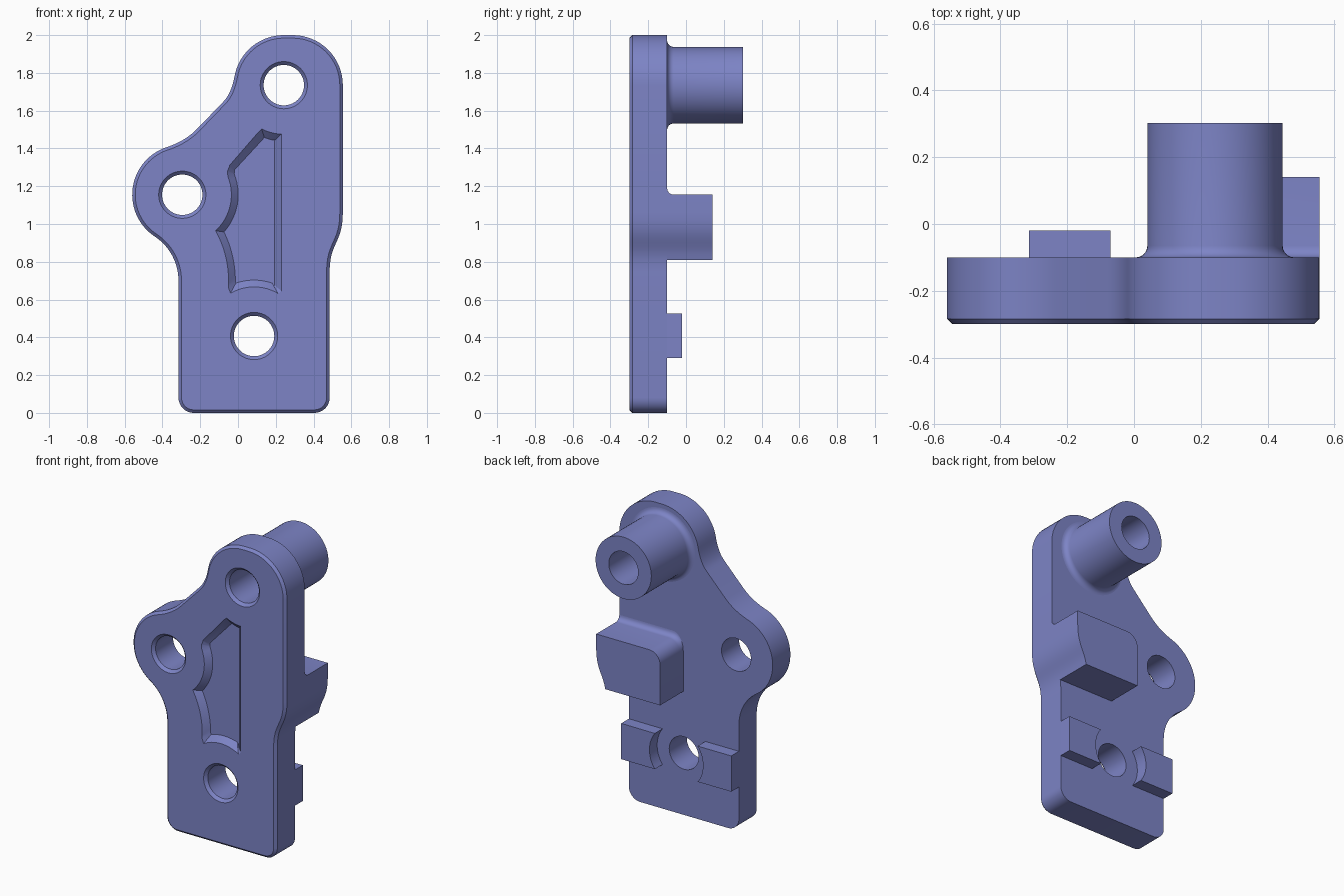
import bpy, bmesh, math
from mathutils import Vector
from mathutils.geometry import intersect_sphere_sphere_2d

if "Cube" in bpy.data.objects:
    bpy.data.objects.remove(bpy.data.objects["Cube"])

mat = bpy.data.materials.new("periwinkle blue")
mat.diffuse_color = (0.205, 0.231, 0.565, 1)
mat.use_nodes = True
mat.node_tree.nodes["Principled BSDF"].inputs["Base Color"].default_value = mat.diffuse_color

FRONT, BACK = -0.30, -0.10
BOSS, LUG, LOW = (0.2425, 1.735), (-0.295, 1.155), (0.085, 0.407)
NECK = (-0.595, 0.70)          # centre of the concave curve below the lug
BORE = 0.107


def arc(c, r, a0, a1, n=16):
    return [(c[0] + r * math.cos(math.radians(a0 + (a1 - a0) * i / n)),
             c[1] + r * math.sin(math.radians(a0 + (a1 - a0) * i / n))) for i in range(n + 1)]


def bezier(a, b, c, d, n=12):
    a, b, c, d = map(Vector, (a, b, c, d))
    pts = []
    for i in range(n + 1):
        t = i / n
        u = 1 - t
        pts.append(tuple(a * u**3 + b * 3 * u * u * t + c * 3 * u * t * t + d * t**3))
    return pts


def circle(c, r, n=64):
    return arc(c, r, 0, 360, n)[:-1]


def dedupe(pts):
    return [p for i, p in enumerate(pts) if math.dist(p, pts[i - 1]) > 0.002]


def inset(pts, d):
    """Offset a counter-clockwise outline inward by d."""
    out = []
    for i, p in enumerate(pts):
        p = Vector(p)
        e0 = (p - Vector(pts[i - 1])).normalized()
        e1 = (Vector(pts[(i + 1) % len(pts)]) - p).normalized()
        n = Vector((-e0.y - e1.y, e0.x + e1.x)).normalized()
        k = max(0.5, n.dot(Vector((-e0.y, e0.x))))
        out.append(tuple(p + n * d / k))
    return out


def loft(name, rings, cap_start=True, cap_end=True):
    """Skin a list of (outline, y) sections."""
    bm = bmesh.new()
    rows = [[bm.verts.new((x, y, z)) for x, z in pts] for pts, y in rings]
    n = len(rows[0])
    for a, b in zip(rows, rows[1:]):
        for i in range(n):
            j = (i + 1) % n
            bm.faces.new((a[i], a[j], b[j], b[i]))
    if cap_start:
        bm.faces.new(rows[0])
    if cap_end:
        bm.faces.new(rows[-1])
    bmesh.ops.recalc_face_normals(bm, faces=bm.faces)
    me = bpy.data.meshes.new(name)
    bm.to_mesh(me)
    bm.free()
    me.materials.append(mat)
    ob = bpy.data.objects.new(name, me)
    bpy.context.collection.objects.link(ob)
    return ob


def smooth(ob):
    bpy.ops.object.select_all(action='DESELECT')
    ob.select_set(True)
    bpy.context.view_layer.objects.active = ob
    bpy.ops.object.shade_smooth_by_angle(angle=math.radians(28))


# Plate outline, counter-clockwise from the lower left corner
side_curve = bezier((0.485, 0.75), (0.485, 0.9), (0.555, 0.9), (0.555, 1.06))
outline = dedupe(
    arc((-0.235, 0.08), 0.08, 180, 270, 8) + arc((0.405, 0.08), 0.08, 270, 360, 8)
    + side_curve
    + arc((0.29, 1.735), 0.265, 0, 90) + arc(BOSS, 0.265, 90, 170)
    + bezier((-0.0185, 1.781), (-0.03, 1.72), (-0.05, 1.675), (-0.08, 1.645), 8)
    + bezier((-0.22, 1.50), (-0.265, 1.455), (-0.32, 1.4255), (-0.377, 1.407), 8)
    + arc(LUG, 0.265, 108, 236.5, 28) + arc(NECK, 0.28, 56.5, 0, 14))
plate = loft("plate", [(inset(outline, 0.016), FRONT), (outline, FRONT + 0.016), (outline, BACK)])


# Recessed pocket whose walls run parallel to the holes and edges
def pocket(d):
    r = 0.26 + d
    ang = lambda x: math.degrees(math.acos((x - LOW[0]) / r))
    arch = lambda x: (x, BOSS[1] - math.sqrt(r * r - (x - BOSS[0])**2))
    hits = intersect_sphere_sphere_2d(Vector(LUG), r, Vector(NECK), 0.545 + d)
    p = max(hits, key=lambda v: v.x)
    a_neck = math.degrees(math.atan2(p.y - NECK[1], p.x - NECK[0]))
    a_lug = math.degrees(math.atan2(p.y - LUG[1], p.x - LUG[0]))
    x0, x1 = 0.125 + 0.4 * d, 0.23 - d
    pts = arc(LOW, r, ang(-0.04 + 0.8 * d), ang(0.21 - 0.8 * d), 12)
    pts += [(x1, 0.645 + 0.7 * d)]
    pts += [arch(x1 + (x0 - x1) * i / 5) for i in range(6)]
    pts += [(-0.045 + 0.7 * d, 1.31 - 0.7 * d), (-0.055 + d, 1.28 - 0.3 * d)]
    pts += arc(LUG, r, 22, a_lug, 14)
    pts += arc(NECK, 0.545 + d, a_neck, -3.5 + 100 * d, 12)[1:]
    return pts


cutters = [loft("pocket_cutter", [(pocket(-0.01), FRONT - 0.01), (pocket(0.036), FRONT + 0.036)])]

# Three through holes with chamfered front rims
for name, c in (("boss", BOSS), ("lug", LUG), ("lower", LOW)):
    cutters.append(loft(name + "_hole_cutter", [
        (circle(c, BORE + 0.028), FRONT - 0.01), (circle(c, BORE), FRONT + 0.018),
        (circle(c, BORE), BACK + 0.05)]))

for c in cutters:
    m = plate.modifiers.new(c.name, 'BOOLEAN')
    m.operation, m.solver, m.object = 'DIFFERENCE', 'EXACT', c
bpy.context.view_layer.objects.active = plate
for m in list(plate.modifiers):
    bpy.ops.object.modifier_apply(modifier=m.name)
for c in cutters:
    bpy.data.objects.remove(c)
smooth(plate)

# Fillet steps shared by the boss and the stop block: (spread, y)
fillet = [(0.035 * (1 - math.sin(t)), BACK + 0.035 * (1 - math.cos(t)))
          for t in [math.radians(15 * i) for i in range(7)]]

# Hollow boss with a filleted root
smooth(loft("boss", [(circle(BOSS, 0.2025 + s), y) for s, y in fillet]
            + [(circle(BOSS, 0.2025), 0.303), (circle(BOSS, BORE), 0.303),
               (circle(BOSS, BORE), BACK)], False, False))

# Stop block with its outer side flush to the plate and a filleted top
block = ([(0.09, 0.81), (0.489, 0.81)] + [p for p in side_curve if p[1] > 0.82]
         + [(0.555, 1.155)] + arc((0.17, 1.075), 0.08, 90, 180, 8))


def raised(s):
    return [(x, z + s * min(1, max(0, (z - 1.07) / 0.08))) for x, z in block]


smooth(loft("stop_block", [(raised(s), y) for s, y in fillet] + [(block, 0.14)], False))

# Pair of locating tabs, hollowed around the lower hole
tab = [(-0.315, 0.525), (-0.315, 0.29)] + arc(LOW, 0.195, 217, 143, 12)
for name, sign in (("left_tab", 1), ("right_tab", -1)):
    pts = [(LOW[0] + sign * (x - LOW[0]), z) for x, z in tab]
    smooth(loft(name, [(pts, BACK), (pts, -0.02)], False))
